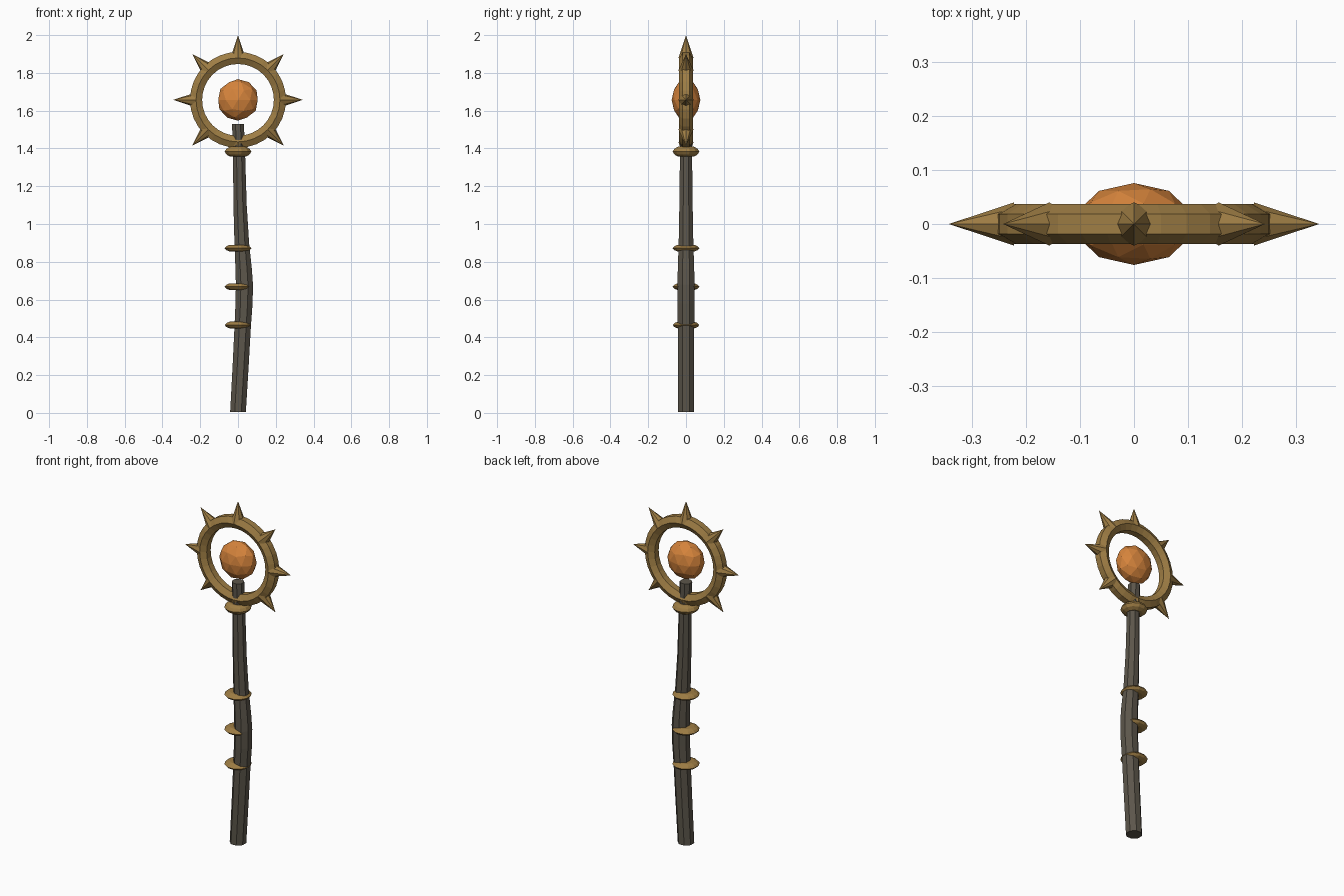
import bpy, bmesh, math
from mathutils import Matrix, Vector

if "Cube" in bpy.data.objects:
    bpy.data.objects.remove(bpy.data.objects["Cube"])


def material(name, rgb):
    m = bpy.data.materials.new(name)
    m.diffuse_color = (*rgb, 1)
    m.use_nodes = True
    m.node_tree.nodes["Principled BSDF"].inputs["Base Color"].default_value = m.diffuse_color
    return m


GOLD = material("aged_gold", (0.342, 0.205, 0.058))
WOOD = material("dark_wood", (0.107, 0.093, 0.070))
AMBER = material("amber", (0.672, 0.231, 0.045))
HEAD = 1.657  # height of the ring centre


def finish(name, bm, mat):
    bmesh.ops.recalc_face_normals(bm, faces=bm.faces)
    me = bpy.data.meshes.new(name)
    bm.to_mesh(me)
    bm.free()
    me.materials.append(mat)
    ob = bpy.data.objects.new(name, me)
    bpy.context.collection.objects.link(ob)
    return ob


def bridge(bm, loops, closed=False):
    """Join rings of vertices with quads, capping the ends unless closed."""
    n = len(loops[0])
    pairs = list(zip(loops, loops[1:]))
    if closed:
        pairs.append((loops[-1], loops[0]))
    for a, b in pairs:
        for i in range(n):
            j = (i + 1) % n
            bm.faces.new((a[i], a[j], b[j], b[i]))
    if not closed:
        bm.faces.new(loops[0])
        bm.faces.new(loops[-1])


def stack(name, rings, sides, mat):
    """Solid from horizontal rings given as (centre x, z, radius)."""
    bm = bmesh.new()
    loops = []
    for cx, z, r in rings:
        loops.append([bm.verts.new((cx + r * math.cos(a), r * math.sin(a), z))
                      for a in (2 * math.pi * (i + 0.5) / sides for i in range(sides))])
    bridge(bm, loops)
    return finish(name, bm, mat)


# bent shaft
stack("shaft", [(0, 0.004, 0.045), (0.014, 0.25, 0.046), (0.025, 0.46, 0.047),
                (0.032, 0.58, 0.049), (0.034, 0.68, 0.049), (0.030, 0.76, 0.047),
                (0.020, 0.90, 0.042), (0.011, 1.10, 0.038), (0.006, 1.35, 0.035),
                (0.0, 1.53, 0.034)], 8, WOOD)

# collars on the shaft
for k, (z, h) in enumerate([(0.465, 0.018), (0.668, 0.018), (0.872, 0.018), (1.383, 0.026)]):
    stack(f"collar_{k + 1}", [(0, z - h, 0.045), (0, z - 0.6 * h, 0.063), (0, z, 0.073),
                              (0, z + 0.6 * h, 0.063), (0, z + h, 0.045)], 12, GOLD)

# head ring with hexagonal section, ridge facing front and back
bm = bmesh.new()
loops = []
SEG = 32
for i in range(SEG):
    a = 2 * math.pi * i / SEG
    loop = []
    for k in range(6):
        t = math.radians(60 * k + 30)
        d = 0.222 + 0.037 * math.cos(t)
        loop.append(bm.verts.new((d * math.cos(a), 0.037 * math.sin(t), HEAD + d * math.sin(a))))
    loops.append(loop)
bridge(bm, loops, closed=True)
finish("head_ring", bm, GOLD)

# eight spikes around the ring
for k in range(8):
    a = k * math.pi / 4
    direction = Vector((math.cos(a), 0, math.sin(a)))
    length = 0.121
    bm = bmesh.new()
    bmesh.ops.create_cone(bm, cap_ends=True, segments=8, radius1=0.040, radius2=0, depth=length)
    turn = Matrix.Rotation(math.pi / 2 - a, 4, 'Y')
    place = Matrix.Translation(Vector((0, 0, HEAD)) + direction * (0.222 + length / 2))
    bmesh.ops.transform(bm, matrix=place @ turn, verts=bm.verts)
    finish(f"spike_{k + 1}", bm, GOLD)

# faceted floating gem
bm = bmesh.new()
bmesh.ops.create_icosphere(bm, subdivisions=2, radius=0.11)
bmesh.ops.scale(bm, vec=(1, 0.69, 1), verts=bm.verts)
bmesh.ops.translate(bm, vec=(0, 0, HEAD), verts=bm.verts)
finish("gem", bm, AMBER)
